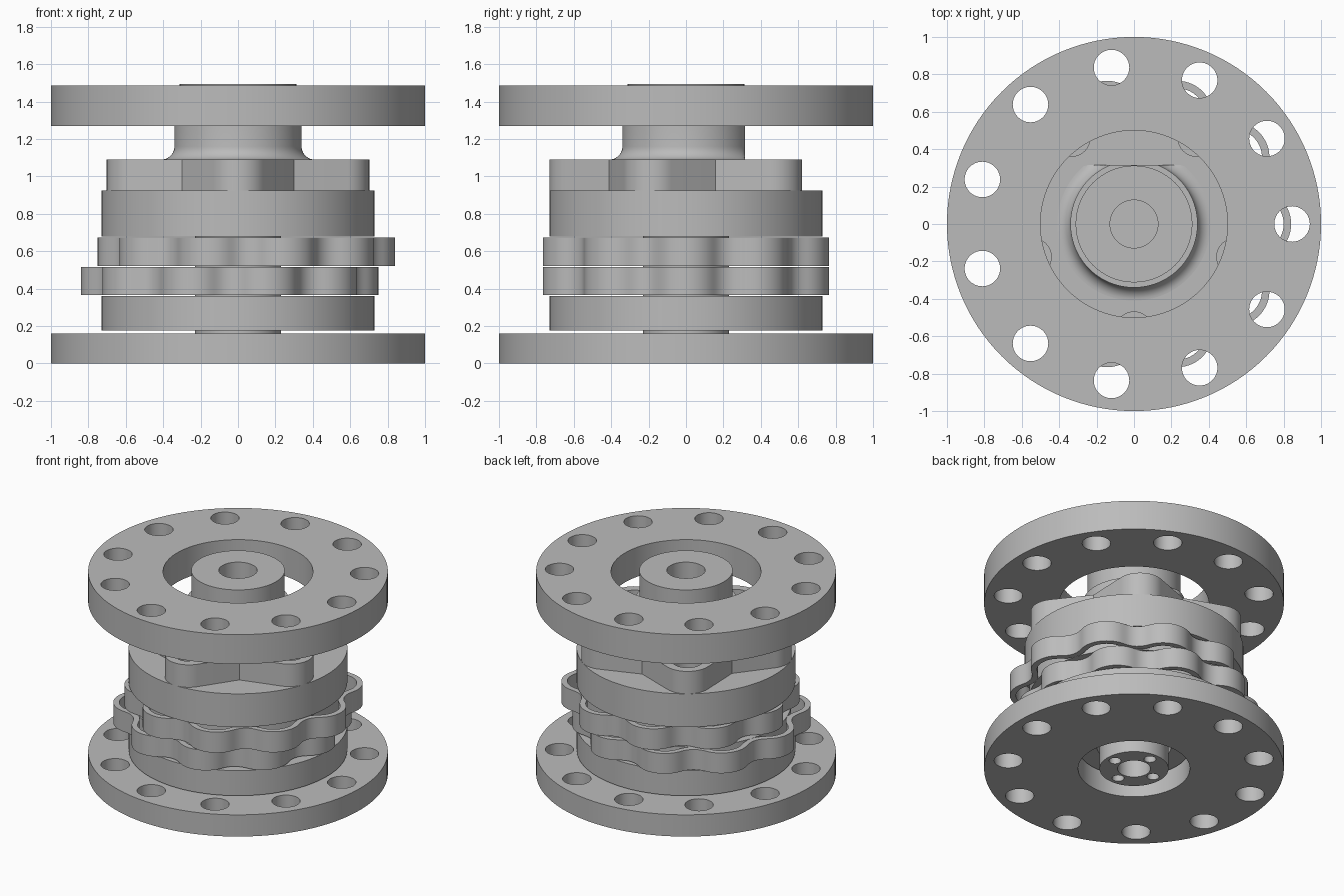
import bpy, bmesh
from math import sin, cos, pi, radians, atan2

cube = bpy.data.objects.get("Cube")
if cube:
    bpy.data.objects.remove(cube, do_unlink=True)

grey = bpy.data.materials.new("machined_grey")
grey.use_nodes = True
grey.diffuse_color = (0.5, 0.5, 0.5, 1)
grey.node_tree.nodes["Principled BSDF"].inputs["Base Color"].default_value = (0.5, 0.5, 0.5, 1)


def circle(r, cx=0, cy=0, n=96):
    return [(cx + r * cos(2 * pi * i / n), cy + r * sin(2 * pi * i / n)) for i in range(n)]


def ring_of_holes(count, dist, r, start=0.0):
    step = 2 * pi / count
    return [circle(r, dist * cos(start + i * step), dist * sin(start + i * step), 40)
            for i in range(count)]


def finish(name, mesh):
    bm = bmesh.new()
    bm.from_mesh(mesh)
    bmesh.ops.remove_doubles(bm, verts=bm.verts, dist=0.0001)
    bmesh.ops.recalc_face_normals(bm, faces=bm.faces)
    bm.to_mesh(mesh)
    bm.free()
    mesh.materials.clear()
    mesh.materials.append(grey)
    obj = bpy.data.objects.new(name, mesh)
    bpy.context.collection.objects.link(obj)
    bpy.ops.object.select_all(action='DESELECT')
    obj.select_set(True)
    bpy.context.view_layer.objects.active = obj
    bpy.ops.object.shade_smooth_by_angle(angle=radians(25))
    return obj


def slab(name, outline, holes, z0, z1):
    """Extrude a flat outline with holes between two heights."""
    curve = bpy.data.curves.new(name + "_profile", 'CURVE')
    curve.dimensions = '2D'
    curve.fill_mode = 'BOTH'
    curve.extrude = (z1 - z0) / 2
    for loop in [outline] + holes:
        spline = curve.splines.new('POLY')
        spline.points.add(len(loop) - 1)
        for point, (x, y) in zip(spline.points, loop):
            point.co = (x, y, 0, 1)
        spline.use_cyclic_u = True
    helper = bpy.data.objects.new(name + "_helper", curve)
    bpy.context.collection.objects.link(helper)
    graph = bpy.context.evaluated_depsgraph_get()
    mesh = bpy.data.meshes.new_from_object(helper.evaluated_get(graph))
    bpy.data.objects.remove(helper, do_unlink=True)
    bpy.data.curves.remove(curve)
    for v in mesh.vertices:
        v.co.z += (z0 + z1) / 2
    return finish(name, mesh)


def lathe(name, profile, flat_y, n=96):
    """Spin a radius/height profile and press one side flat."""
    bm = bmesh.new()
    rings = [[bm.verts.new((x, min(y, flat_y), z)) for x, y in circle(r, n=n)]
             for r, z in profile]
    for low, high in zip(rings, rings[1:]):
        for i in range(n):
            j = (i + 1) % n
            bm.faces.new((low[i], low[j], high[j], high[i]))
    bm.faces.new(rings[0])
    bm.faces.new(rings[-1])
    mesh = bpy.data.meshes.new(name)
    bm.to_mesh(mesh)
    bm.free()
    return finish(name, mesh)


PIN_DIST, PIN_R, ECC, PINS = 0.845, 0.095, 0.045, 11


def cycloid(cx, extra, n=400):
    """Ten-lobed cycloidal outline with a lobe on each end of the x axis."""
    pts = []
    for i in range(n):
        t = 2 * pi * i / n
        k = (1 - PINS) * t
        psi = atan2(sin(k), PIN_DIST / (ECC * PINS) - cos(k))
        r = PIN_R + extra
        x = PIN_DIST * cos(t) - r * cos(t + psi) - ECC * cos(PINS * t)
        y = PIN_DIST * sin(t) - r * sin(t + psi) - ECC * sin(PINS * t)
        a = pi / 10
        pts.append((cx + x * cos(a) - y * sin(a), x * sin(a) + y * cos(a)))
    return pts


def star():
    """Five round lobes joined by straight flanks."""
    pts = []
    for k in range(5):
        a = radians(-90 + 72 * k)
        for i in range(17):
            b = a + radians(-56 + 7 * i)
            pts.append((0.57 * cos(a) + 0.16 * cos(b), 0.57 * sin(a) + 0.16 * sin(b)))
        c = a + radians(36)
        pts.append((0.51 * cos(c), 0.51 * sin(c)))
    return pts


# End plates with their pin holes
bolt_holes = ring_of_holes(PINS, PIN_DIST, PIN_R)
slab("bottom_plate", circle(1, n=128), bolt_holes + [circle(0.373)], 0, 0.16)
slab("top_plate", circle(1, n=128), bolt_holes + [circle(0.5)], 1.27, 1.487)

# Input shaft with a bored, drilled end
slab("shaft_end", circle(0.23), [circle(0.11)] + ring_of_holes(4, 0.165, 0.04), 0, 0.17)
slab("shaft", circle(0.23), [], 0.17, 0.75)

# Carrier rings
slab("lower_carrier", circle(0.73, n=128), [circle(0.25)], 0.175, 0.36)
slab("upper_carrier", circle(0.73, n=128), [circle(0.25)], 0.68, 0.925)

# Two opposed wavy discs on eccentrics
for name, side, z0, z1 in (("lower", -1, 0.367, 0.516), ("upper", 1, 0.521, 0.673)):
    cx = side * ECC
    slab(name + "_cycloid_rim", cycloid(cx, 0), [cycloid(cx, 0.04)], z0, z1)
    slab(name + "_cycloid_web", circle(0.664, cx), [circle(0.28, side * 0.03)], z0, z1)
    slab(name + "_eccentric", circle(0.265, side * 0.03), [], z0, z1)

# Output star and flared hub with one flat side
slab("output_star", star(), ring_of_holes(5, 0.57, 0.1, -pi / 2), 0.925, 1.09)
flare = [(0.41 - 0.07 * sin(a), 1.16 - 0.07 * cos(a))
         for a in (radians(10 * i) for i in range(10))]
lathe("hub", flare + [(0.34, 1.28), (0.312, 1.28)], 0.315)
slab("hub_end", circle(0.312), [circle(0.128)], 1.28, 1.495)
